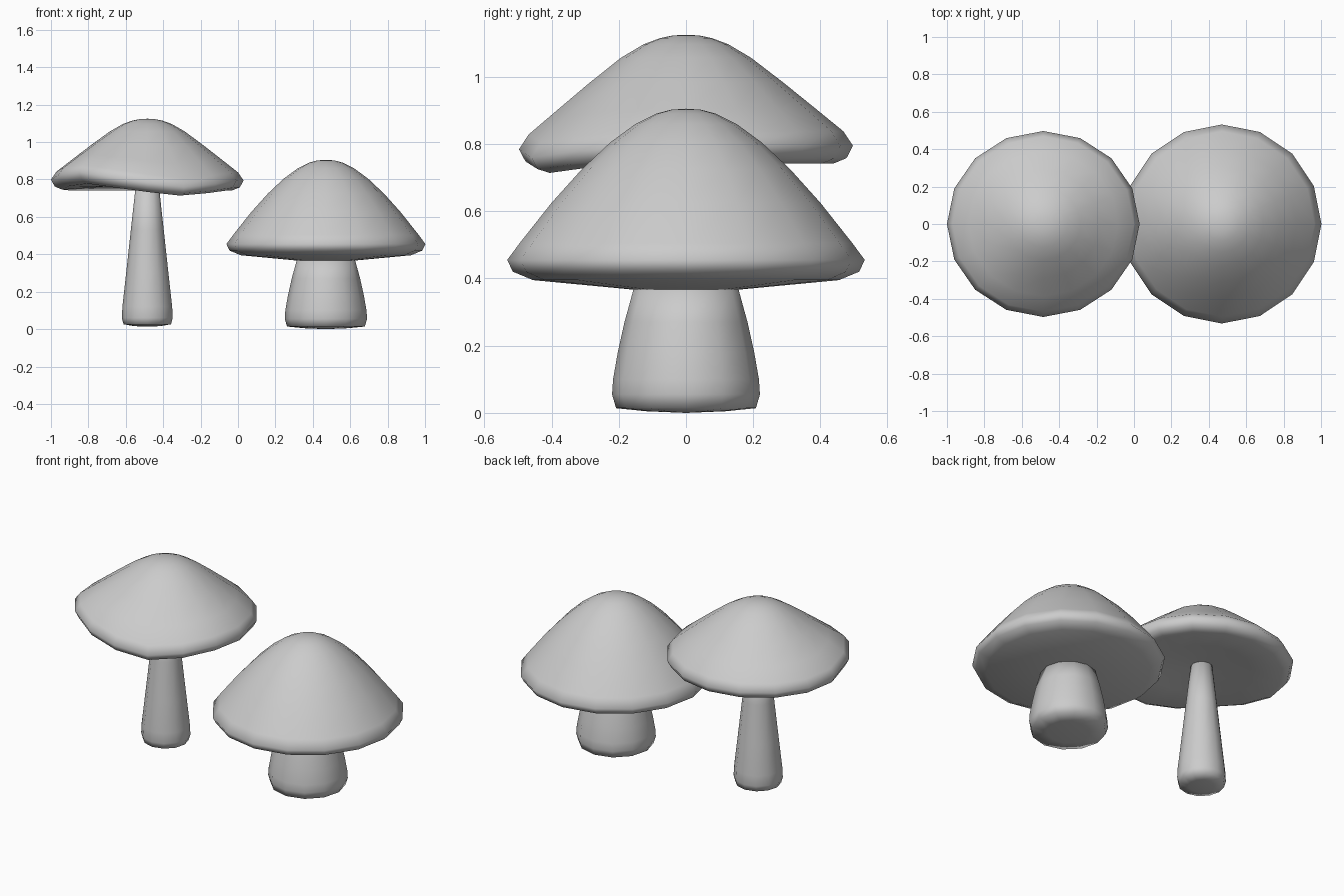
import bpy, bmesh, math

if "Cube" in bpy.data.objects:
    bpy.data.objects.remove(bpy.data.objects["Cube"])


def lathe(name, cx, profile, sides, warp=None, sy=1.0):
    """Revolve (radius, z) points around x = cx; radius 0 makes a pole."""
    bm = bmesh.new()
    rings = []
    for r, z in profile:
        if r == 0:
            rings.append([bm.verts.new((cx, 0, z))])
            continue
        ring = []
        for i in range(sides):
            a = math.tau * i / sides
            dz = warp(math.degrees(a), r, z) if warp else 0
            ring.append(bm.verts.new((cx + r * math.cos(a), sy * r * math.sin(a), z + dz)))
        rings.append(ring)
    for lo, hi in zip(rings, rings[1:]):
        for i in range(sides):
            j = (i + 1) % sides
            if len(lo) == 1:
                bm.faces.new((lo[0], hi[j], hi[i]))
            elif len(hi) == 1:
                bm.faces.new((lo[i], lo[j], hi[0]))
            else:
                bm.faces.new((lo[i], lo[j], hi[j], hi[i]))
    bmesh.ops.recalc_face_normals(bm, faces=bm.faces)
    mesh = bpy.data.meshes.new(name)
    bm.to_mesh(mesh)
    bm.free()
    mesh.shade_smooth()
    obj = bpy.data.objects.new(name, mesh)
    bpy.context.collection.objects.link(obj)
    return obj


# Uneven rim of the tall mushroom: raised at front left, dipped at front right
def wavy_rim(deg, r, z):
    bump = 0.045 * math.exp(-((deg - 222) / 28) ** 2)
    dip = 0.035 * math.exp(-((deg - 295) / 25) ** 2)
    return (bump - dip) * max(0, (r - 0.22) / 0.29)


# Short, wide mushroom
X1 = 0.47
lathe("short_cap", X1, [
    (0, 0.366), (0.16, 0.367), (0.455, 0.395), (0.515, 0.42), (0.532, 0.455),
    (0.495, 0.505), (0.40, 0.625), (0.31, 0.725), (0.225, 0.805),
    (0.15, 0.86), (0.09, 0.89), (0.045, 0.902), (0, 0.905)], 16)
lathe("short_stem", X1, [
    (0, 0.0), (0.12, 0.005), (0.208, 0.014), (0.22, 0.055), (0.217, 0.10),
    (0.203, 0.18), (0.183, 0.27), (0.155, 0.372), (0, 0.376)], 12)

# Tall, slender mushroom
X2 = -0.485
lathe("tall_cap", X2, [
    (0, 0.775), (0.08, 0.773), (0.28, 0.757), (0.455, 0.742), (0.495, 0.758),
    (0.515, 0.795), (0.485, 0.838), (0.40, 0.905), (0.30, 0.983), (0.20, 1.057),
    (0.13, 1.097), (0.08, 1.115), (0.04, 1.123), (0, 1.125)], 16, wavy_rim, 0.965)
lathe("tall_stem", X2, [
    (0, 0.013), (0.07, 0.016), (0.127, 0.026), (0.136, 0.06), (0.133, 0.12),
    (0.113, 0.30), (0.088, 0.53), (0.06, 0.785), (0, 0.79)], 12)
